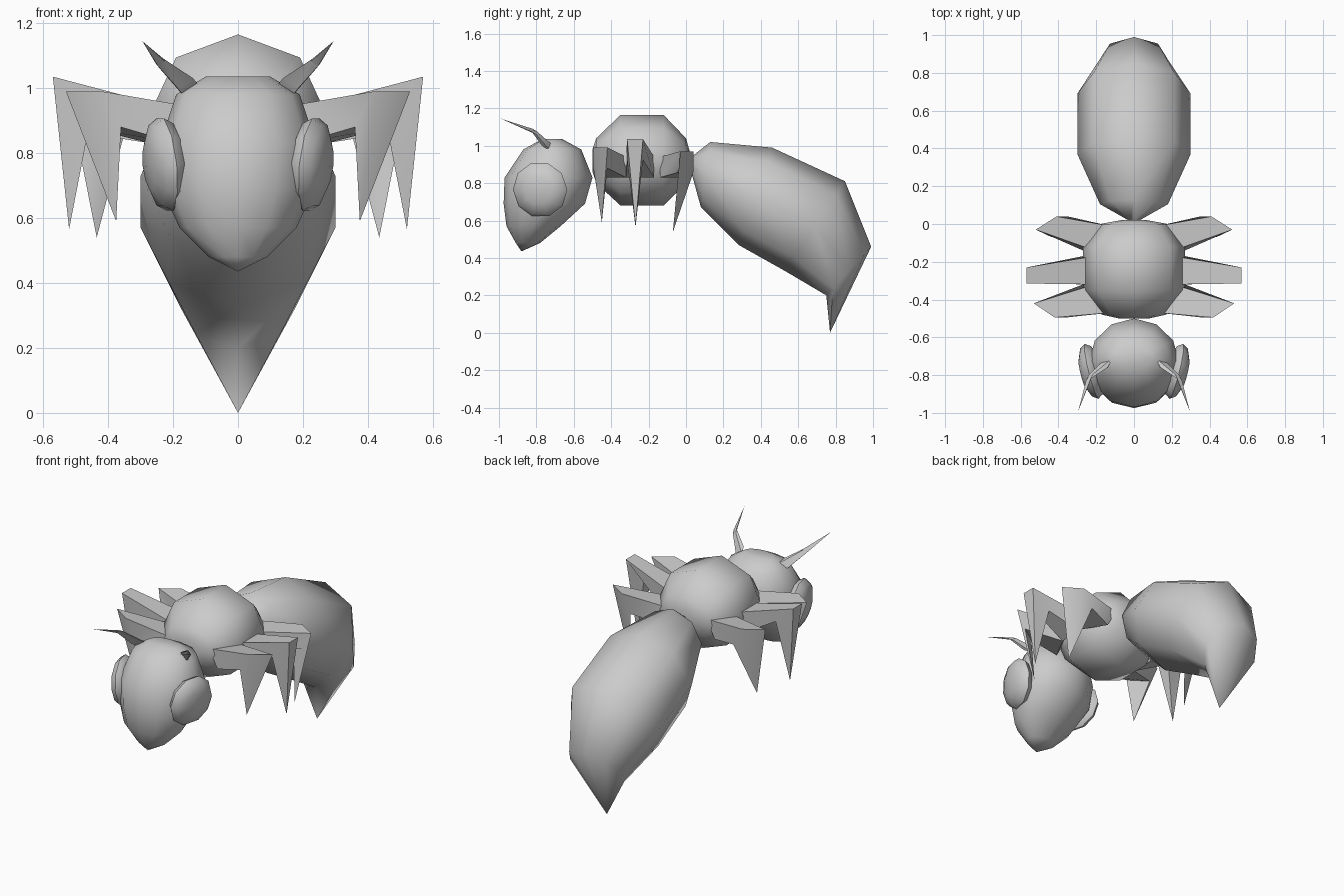
import bpy
import bmesh
from math import sin, cos, tau, radians
from mathutils import Vector, Matrix

cube = bpy.data.objects.get("Cube")
if cube:
    bpy.data.objects.remove(cube, do_unlink=True)

GREY = (0.6, 0.6, 0.6, 1)
grey = bpy.data.materials.new("plain grey")
grey.use_nodes = True
grey.diffuse_color = GREY
grey.node_tree.nodes["Principled BSDF"].inputs["Base Color"].default_value = GREY


def finish(name, bm, mirror=False, angle=60):
    """Turn a bmesh into a smooth shaded object, optionally mirrored across x."""
    bmesh.ops.recalc_face_normals(bm, faces=bm.faces)
    mesh = bpy.data.meshes.new(name)
    bm.to_mesh(mesh)
    bm.free()
    mesh.materials.append(grey)
    obj = bpy.data.objects.new(name, mesh)
    bpy.context.collection.objects.link(obj)
    bpy.ops.object.select_all(action="DESELECT")
    obj.select_set(True)
    bpy.context.view_layer.objects.active = obj
    bpy.ops.object.shade_smooth_by_angle(angle=radians(angle))
    if mirror:
        obj.modifiers.new("Mirror", "MIRROR").use_mirror_merge = False
    return obj


def skin(rings, tip=None):
    """Bridge rings of points, cap the start, and close the end with a tip or cap."""
    bm = bmesh.new()
    loops = [[bm.verts.new(p) for p in ring] for ring in rings]
    n = len(loops[0])
    for a, b in zip(loops, loops[1:]):
        for i in range(n):
            j = (i + 1) % n
            bm.faces.new((a[i], a[j], b[j], b[i]))
    bm.faces.new(loops[0])
    if tip is None:
        bm.faces.new(loops[-1])
    else:
        point = bm.verts.new(tip)
        for i in range(n):
            bm.faces.new((loops[-1][i], loops[-1][(i + 1) % n], point))
    return bm


def section(ya, za, yb, zb, width, sides):
    """Elliptical ring spanning two (y, z) points with a half width in x."""
    mid = Vector((0, (ya + yb) / 2, (za + zb) / 2))
    half = Vector((0, (ya - yb) / 2, (za - zb) / 2))
    side = Vector((width, 0, 0))
    return [mid + half * cos(tau * i / sides) + side * sin(tau * i / sides)
            for i in range(sides)]


# Abdomen: top y, z, bottom y, z, half width; ends in the stinger point
abdomen = [(0.015, 0.93, 0.025, 0.87, 0.03),
           (0.13, 1.02, 0.08, 0.67, 0.18),
           (0.46, 0.99, 0.28, 0.47, 0.30),
           (0.85, 0.81, 0.53, 0.33, 0.30),
           (0.99, 0.46, 0.75, 0.20, 0.18)]
finish("abdomen", skin([section(*r, 8) for r in abdomen], (0, 0.77, 0)))

# Thorax: y, top z, bottom z, half width
thorax = [(-0.50, 0.98, 0.86, 0.08), (-0.48, 1.04, 0.80, 0.17),
          (-0.35, 1.165, 0.68, 0.27), (-0.12, 1.165, 0.68, 0.27),
          (0.00, 1.04, 0.80, 0.18), (0.02, 0.97, 0.88, 0.07)]
finish("thorax", skin([section(y, t, y, b, w, 8) for y, t, b, w in thorax]))

# Head: z, front y, back y, half width; ends in the jaw point
head = [(1.035, -0.77, -0.66, 0.10), (0.98, -0.87, -0.56, 0.19),
        (0.83, -0.97, -0.50, 0.24), (0.69, -0.975, -0.54, 0.235),
        (0.57, -0.96, -0.67, 0.18), (0.48, -0.91, -0.78, 0.09)]
finish("head", skin([section(f, z, b, z, w, 12) for z, f, b, w in head],
                    (0, -0.88, 0.435)))

# Eyes: flattened domes turned slightly forward
bm = bmesh.new()
pose = (Matrix.Translation((0.225, -0.78, 0.765))
        @ Matrix.Rotation(radians(-14), 4, "Z")
        @ Matrix.Rotation(radians(6), 4, "Y")
        @ Matrix.Diagonal((0.06, 0.15, 0.15, 1))
        @ Matrix.Rotation(radians(90), 4, "Y"))
bmesh.ops.create_uvsphere(bm, u_segments=10, v_segments=6, radius=1, matrix=pose)
finish("eyes", bm, mirror=True)

# Antennae: a stubby root bending into a long spike
root, bend = Vector((0.15, -0.74, 1.0)), Vector((0.235, -0.81, 1.075))
across, up = Vector((0.6, -0.5, 0)), Vector((-0.2, -0.3, 0.5))
rings = [[c + across * s, c + up * s, c - across * s, c - up * s]
         for c, s in ((root, 0.06), (bend, 0.03))]
finish("antennae", skin(rings, (0.295, -0.99, 1.145)), mirror=True)


def leg(name, base, knee, tip, knee_z, inset):
    """Thigh from two base corners to a mitred knee, then a pointed shin."""
    (ax, ay), (bx, by) = base
    (cx, cy), (dx, dy) = knee
    inner = knee_z - 0.11
    hip = [(ax - 0.06, ay, 0.94), (bx - 0.06, by, 0.94),
           (bx, by, 0.83), (ax, ay, 0.83)]
    joint = [(cx, cy, knee_z), (dx, dy, knee_z),
             (dx - inset, dy, inner), (cx - inset, cy, inner)]
    finish(name, skin([hip, joint], tip), mirror=True, angle=50)


# Three pairs of legs
leg("front_legs", ((0.27, -0.32), (0.19, -0.47)), ((0.53, -0.42), (0.42, -0.495)),
    (0.375, -0.45, 0.59), 0.99, 0.06)
leg("middle_legs", ((0.27, -0.17), (0.27, -0.32)), ((0.57, -0.23), (0.57, -0.315)),
    (0.52, -0.27, 0.565), 1.035, 0.12)
leg("rear_legs", ((0.27, -0.14), (0.19, -0.01)), ((0.52, -0.03), (0.41, 0.04)),
    (0.435, -0.07, 0.54), 0.97, 0.06)
